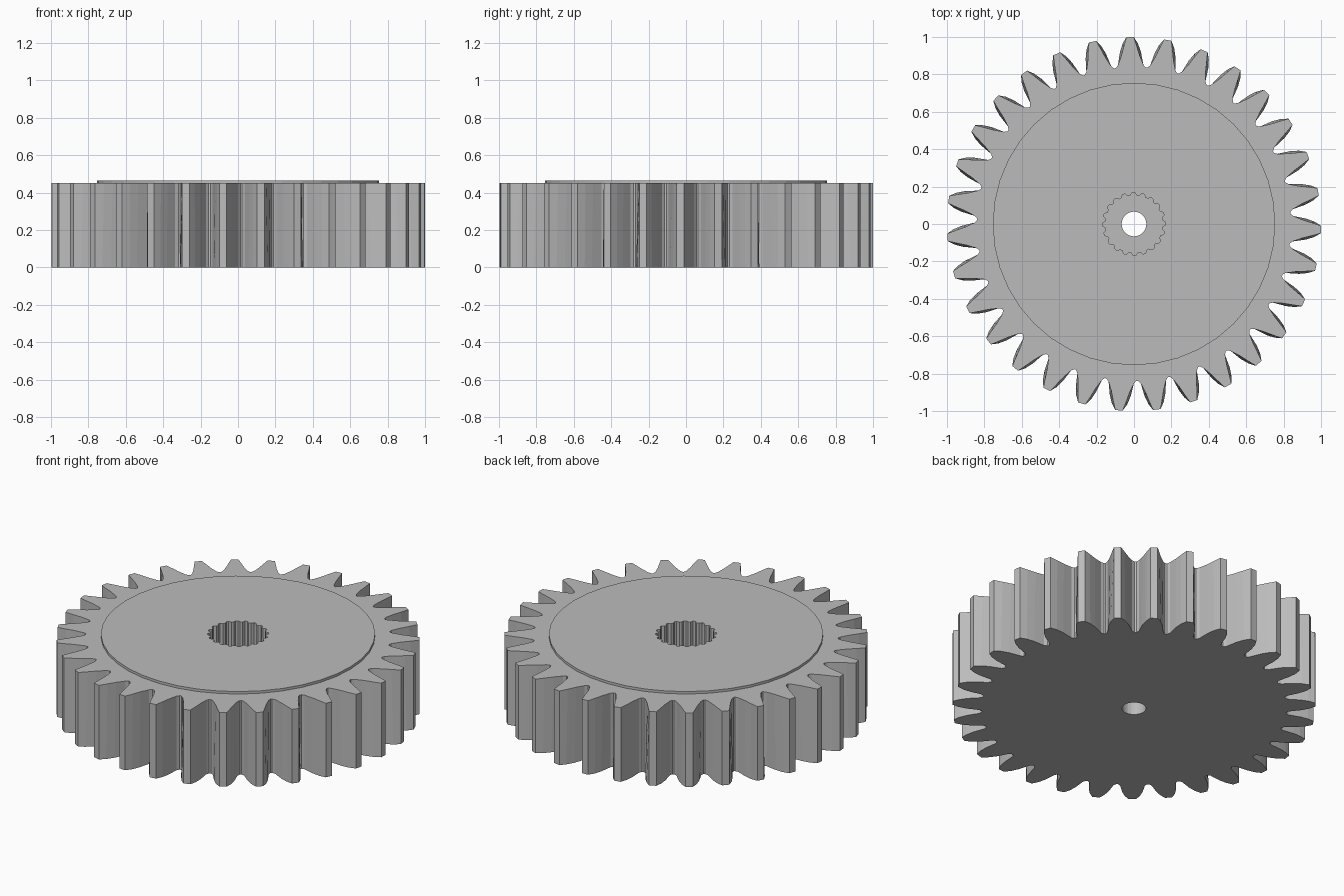
import bpy, bmesh, math

if "Cube" in bpy.data.objects:
    bpy.data.objects.remove(bpy.data.objects["Cube"], do_unlink=True)

TEETH, SPLINES = 31, 20
GEAR_TOP, DISC_TOP, POCKET_FLOOR = 0.45, 0.465, 0.14

steel = bpy.data.materials.new("grey steel")
steel.use_nodes = True
steel.diffuse_color = (0.5, 0.5, 0.5, 1)
steel.node_tree.nodes["Principled BSDF"].inputs["Base Color"].default_value = (0.5, 0.5, 0.5, 1)


def polar(count, start, unit):
    """Repeat a (radius, sideways offset) outline around the centre."""
    points = []
    for i in range(count):
        a = start + math.tau * i / count
        for r, s in unit:
            points.append((r * math.cos(a) - s * math.sin(a),
                           r * math.sin(a) + s * math.cos(a)))
    return points


def mirrored(half):
    return [(r, -s) for r, s in half] + [(r, s) for r, s in reversed(half)]


def ring(bm, points, z):
    return [bm.verts.new((x, y, z)) for x, y in points]


def wall(bm, low, high):
    for i in range(len(low)):
        j = (i + 1) % len(low)
        bm.faces.new((low[i], low[j], high[j], high[i]))


def cap(bm, *rings):
    """Fill the flat area between an outer ring and an inner one."""
    edges = []
    for r in rings:
        for i, v in enumerate(r):
            w = r[(i + 1) % len(r)]
            edges.append(bm.edges.get((v, w)) or bm.edges.new((v, w)))
    bmesh.ops.triangle_fill(bm, edges=edges, use_beauty=True)


# Outlines: teeth bulge at the base and have straight flanks on top
start = math.radians(91.2)
tooth_base = mirrored([(0.835, 0.08), (0.85, 0.068), (0.92, 0.056), (0.965, 0.041), (0.9995, 0.02)])
tooth_top = mirrored([(0.835, 0.08), (0.85, 0.068), (0.90, 0.049), (0.95, 0.035), (0.9995, 0.02)])
spline = mirrored([(0.153, 0.017), (0.168, 0.007)])
disc = polar(40, 0, [(0.755, 0)])
bore = polar(32, 0, [(0.066, 0)])
spline_points = polar(SPLINES, start, spline)

# Gear body with raised disc, splined pocket and through bore
bm = bmesh.new()
base = ring(bm, polar(TEETH, start, tooth_base), 0)
top = ring(bm, polar(TEETH, start, tooth_top), GEAR_TOP)
disc_low, disc_high = ring(bm, disc, GEAR_TOP), ring(bm, disc, DISC_TOP)
pocket_high, pocket_low = ring(bm, spline_points, DISC_TOP), ring(bm, spline_points, POCKET_FLOOR)
bore_high, bore_low = ring(bm, bore, POCKET_FLOOR), ring(bm, bore, 0)
wall(bm, base, top)
wall(bm, disc_low, disc_high)
wall(bm, pocket_high, pocket_low)
wall(bm, bore_high, bore_low)
cap(bm, top, disc_low)
cap(bm, disc_high, pocket_high)
cap(bm, pocket_low, bore_high)
cap(bm, base, bore_low)
bmesh.ops.recalc_face_normals(bm, faces=bm.faces)

mesh = bpy.data.meshes.new("gear")
bm.to_mesh(mesh)
bm.free()
mesh.materials.append(steel)
gear = bpy.data.objects.new("gear", mesh)
bpy.context.collection.objects.link(gear)
